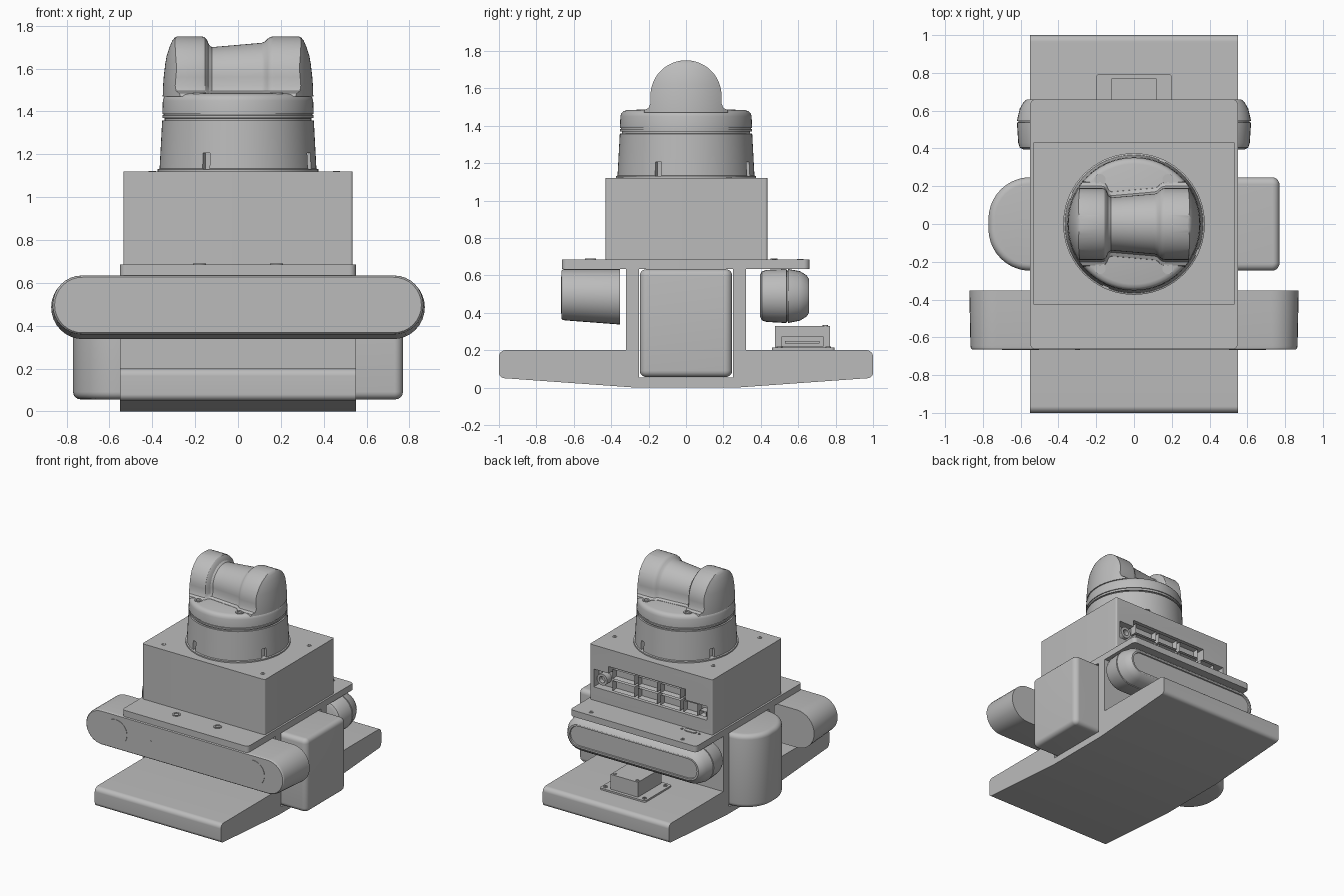
import bpy, bmesh, math
from mathutils import Vector

old = bpy.data.objects.get("Cube")
if old:
    bpy.data.objects.remove(old)

grey = bpy.data.materials.new("neutral_grey")
grey.use_nodes = True
grey.diffuse_color = (0.5, 0.5, 0.5, 1)
grey.node_tree.nodes["Principled BSDF"].inputs["Base Color"].default_value = (0.5, 0.5, 0.5, 1)

PLACE = {"x": lambda u, v, t: (t, u, v),
         "y": lambda u, v, t: (u, t, v),
         "z": lambda u, v, t: (u, v, t)}
parts = []


def finish(name, bm):
    bmesh.ops.recalc_face_normals(bm, faces=bm.faces)
    mesh = bpy.data.meshes.new(name)
    bm.to_mesh(mesh)
    bm.free()
    mesh.materials.append(grey)
    ob = bpy.data.objects.new(name, mesh)
    bpy.context.collection.objects.link(ob)
    parts.append(ob)
    return ob


def loft(name, rings):
    """Skin a stack of equal rings and cap both ends."""
    bm = bmesh.new()
    rows = [[bm.verts.new(p) for p in ring] for ring in rings]
    n = len(rows[0])
    for a, b in zip(rows, rows[1:]):
        for i in range(n):
            j = (i + 1) % n
            bm.faces.new((a[i], a[j], b[j], b[i]))
    bm.faces.new(rows[0])
    bm.faces.new(rows[-1])
    return finish(name, bm)


def prism(name, pts, axis, a, b):
    return loft(name, [[PLACE[axis](u, v, t) for u, v in pts] for t in (a, b)])


def rect(u0, u1, v0, v1, r=0):
    return rounded([(u0, v0, r), (u1, v0, r), (u1, v1, r), (u0, v1, r)])


def rounded(corners, seg=8):
    """Polygon from (u, v, radius) corners."""
    out = []
    for i, (u, v, r) in enumerate(corners):
        p = Vector((u, v))
        if r == 0:
            out.append(p)
            continue
        d1 = (Vector(corners[i - 1][:2]) - p).normalized()
        d2 = (Vector(corners[(i + 1) % len(corners)][:2]) - p).normalized()
        half = d1.angle(d2) / 2
        c = p + (d1 + d2).normalized() * r / math.sin(half)
        t = r / math.tan(half)
        s, e = p + d1 * t - c, p + d2 * t - c
        out += [c + s.lerp(e, k / seg).normalized() * r for k in range(seg + 1)]
    return out


def circle(r, cu=0, cv=0, n=24):
    return [(cu + r * math.cos(2 * math.pi * i / n), cv + r * math.sin(2 * math.pi * i / n))
            for i in range(n)]


def turned(name, profile, axis="z", cu=0, cv=0, n=24):
    return loft(name, [[PLACE[axis](u, v, t) for u, v in circle(r, cu, cv, n)] for r, t in profile])


def stadium(y, hw, z0, z1, n=16):
    r, zc = (z1 - z0) / 2, (z0 + z1) / 2
    ring = []
    for side, start in ((1, -90), (-1, 90)):
        for k in range(n + 1):
            a = math.radians(start + 180 * k / n)
            ring.append((side * (hw - r) + r * math.cos(a), y, zc + r * math.sin(a)))
    return ring


def apply_modifier(ob, mod):
    bpy.context.view_layer.objects.active = ob
    bpy.ops.object.modifier_apply(modifier=mod.name)


def boolean(ob, tool, op="DIFFERENCE"):
    mod = ob.modifiers.new("cut", "BOOLEAN")
    mod.operation, mod.object, mod.solver = op, tool, "EXACT"
    apply_modifier(ob, mod)
    parts.remove(tool)
    bpy.data.objects.remove(tool)


def bevel(ob, width, seg=5, angle=50):
    mod = ob.modifiers.new("round", "BEVEL")
    mod.width, mod.segments = width, seg
    mod.limit_method, mod.angle_limit = "ANGLE", math.radians(angle)
    apply_modifier(ob, mod)


def screw(name, x, y, z, r, h=0.006):
    turned(name, [(r, z), (r, z + h), (r * 0.6, z + h), (r * 0.6, z + h * 0.2)], "z", x, y)


# Base with bracket walls around an open channel
base = prism("base_bracket", rounded([
    (-1, 0.052, 0.03), (-0.27, 0, 0), (0.27, 0, 0), (1, 0.052, 0.03), (1, 0.2, 0.035),
    (0.32, 0.2, 0), (0.32, 0.636, 0), (-0.32, 0.636, 0), (-0.32, 0.2, 0), (-1, 0.2, 0.035)]),
    "x", -0.55, 0.55)
boolean(base, prism("channel", rect(-0.252, 0.252, 0.053, 0.7), "x", -1, 1))

# Battery pod through the channel, one end strongly rounded
pod = prism("battery_pod", rounded([(-0.77, -0.247, 0.22), (0.77, -0.247, 0.04),
                                    (0.77, 0.247, 0.04), (-0.77, 0.247, 0.22)], 12), "z", 0.056, 0.633)
bevel(pod, 0.035)

# Mounting plate and computer case
prism("mounting_plate", rect(-0.55, 0.55, -0.663, 0.66, 0.03), "z", 0.635, 0.685)
case = prism("computer_case", rect(-0.535, 0.535, -0.43, 0.435, 0.012), "z", 0.685, 1.12)
boolean(case, prism("port_opening", [(0.5, 0.79), (0.5, 0.93), (0.37, 0.93), (0.37, 0.985),
                                     (-0.3, 0.985), (-0.3, 0.9), (-0.49, 0.9), (-0.49, 0.79)],
                    "y", 0.37, 0.5))


# Connectors inside the opening
def port(name, x0, x1, z0, z1, y0=0.365, y1=0.43):
    ob = prism(name, rect(x0, x1, z0, z1), "y", y0, y1)
    bm = bmesh.new()
    bm.from_mesh(ob.data)
    face = max(bm.faces, key=lambda f: f.calc_center_median().y)
    bmesh.ops.inset_region(bm, faces=[face], thickness=0.01)
    bmesh.ops.translate(bm, verts=face.verts, vec=(0, -0.04, 0))
    bm.to_mesh(ob.data)
    bm.free()


for x0, x1 in ((0.15, 0.34), (-0.05, 0.12), (-0.25, -0.08)):
    port("upper_socket", x0, x1, 0.895, 0.97)
    port("lower_socket", x0, x1, 0.8, 0.88)
port("network_socket", -0.4, -0.28, 0.8, 0.89)
port("small_socket", -0.475, -0.42, 0.81, 0.85)
turned("power_jack", [(0.045, 0.365), (0.045, 0.425), (0.025, 0.425), (0.025, 0.39)], "y", 0.435, 0.86)

# Front sensor bar with two lens discs
loft("front_sensor_bar", [stadium(*s) for s in (
    (-0.352, 0.872, 0.337, 0.634), (-0.645, 0.866, 0.359, 0.634),
    (-0.658, 0.863, 0.361, 0.632), (-0.665, 0.856, 0.367, 0.626))])
for x in (-0.6, 0.6):
    turned("front_lens", [(0.098, -0.66), (0.098, -0.668)], "y", x, 0.495, 48)
turned("front_indicator", [(0.013, -0.66), (0.013, -0.668)], "y", -0.3, 0.495)

# Rear depth sensor with a seam and a recessed face
loft("rear_depth_sensor", [stadium(*s) for s in (
    (0.395, 0.585, 0.38, 0.6), (0.405, 0.605, 0.36, 0.62), (0.43, 0.613, 0.351, 0.629),
    (0.538, 0.62, 0.345, 0.634), (0.539, 0.612, 0.353, 0.626), (0.545, 0.612, 0.353, 0.626),
    (0.546, 0.62, 0.345, 0.634), (0.61, 0.605, 0.358, 0.622), (0.645, 0.585, 0.38, 0.6),
    (0.658, 0.57, 0.4, 0.58), (0.658, 0.555, 0.412, 0.568), (0.648, 0.553, 0.414, 0.566))])

# Small circuit module on the rear of the base
prism("module_board", rect(-0.2, 0.2, 0.46, 0.795, 0.02), "z", 0.2, 0.213)
module = prism("module_housing", rect(-0.12, 0.12, 0.475, 0.77), "z", 0.213, 0.33)
boolean(module, prism("module_port", rect(0.51, 0.735, 0.222, 0.27), "x", 0.08, 0.2))
prism("module_contacts", rect(0.53, 0.715, 0.235, 0.25), "x", 0.07, 0.115)
for x in (-0.17, 0.17):
    for y in (0.5, 0.76):
        screw("module_board_screw", x, y, 0.213, 0.015)
for x in (-0.11, 0.11):
    screw("module_lid_screw", x * 0.9, 0.745, 0.33, 0.014, 0.004)

# Turret body: flange, tapered drum, seam rings and deck
turret = turned("turret_body", [
    (0.375, 1.118), (0.375, 1.13), (0.366, 1.134), (0.354, 1.357), (0.342, 1.358), (0.342, 1.368),
    (0.353, 1.369), (0.353, 1.382), (0.347, 1.383), (0.347, 1.388), (0.353, 1.389), (0.351, 1.45),
    (0.346, 1.466), (0.336, 1.477), (0.318, 1.483)], n=72)
for k in range(4):
    a = math.radians(-114 + 90 * k)
    d, s = Vector((math.cos(a), math.sin(a))), Vector((-math.sin(a), math.cos(a)))
    boolean(turret, prism("notch", [d * 0.335 - s * 0.018, d * 0.45 - s * 0.018,
                                    d * 0.45 + s * 0.018, d * 0.335 + s * 0.018], "z", 1.132, 1.205))


# Turret head: arched spool trimmed by a round dome
def arch(x, r):
    foot = [(r + 0.035, 1.47), (r + 0.03, 1.485), (r + 0.01, 1.495), (r, 1.52)]
    top = [(r * math.cos(math.pi * k / 24), 1.56 + r * math.sin(math.pi * k / 24)) for k in range(25)]
    return [(x, y, z) for y, z in foot + top + [(-y, z) for y, z in reversed(foot)]]


head = loft("turret_head", [arch(x, r) for x, r in (
    (-0.4, 0.19), (-0.17, 0.19), (-0.155, 0.186), (-0.145, 0.175), (-0.135, 0.15), (-0.122, 0.14),
    (0.11, 0.16), (0.125, 0.166), (0.137, 0.178), (0.15, 0.187), (0.165, 0.19), (0.4, 0.19))])
boolean(head, turned("dome", [(0.352, 1.4), (0.351, 1.5), (0.347, 1.56), (0.34, 1.62), (0.333, 1.66),
                              (0.32, 1.7), (0.307, 1.73), (0.295, 1.745), (0.275, 1.753), (0.27, 1.8)],
                     n=72), "INTERSECT")

# Screws on the deck, case and plate
for x in (-0.18, 0.18):
    for y in (-0.235, 0.235):
        screw("deck_screw", x, y, 1.482, 0.03)
    screw("front_plate_screw", x, -0.51, 0.684, 0.03)
for x in (-0.4, 0.46):
    for y in (-0.35, 0.23):
        screw("case_screw", x, y, 1.119, 0.017, 0.004)
for x in (-0.4, 0.4):
    screw("rear_plate_screw", x, 0.61, 0.684, 0.017, 0.004)
prism("plate_connector", rect(-0.42, -0.32, 0.452, 0.488, 0.017), "z", 0.684, 0.691)
for x in (-0.445, -0.295):
    screw("connector_screw", x, 0.47, 0.684, 0.01, 0.004)

# Smooth curved faces, keep hard edges
bpy.ops.object.select_all(action="DESELECT")
for ob in parts:
    ob.select_set(True)
bpy.context.view_layer.objects.active = parts[0]
bpy.ops.object.shade_smooth_by_angle(angle=math.radians(30))
